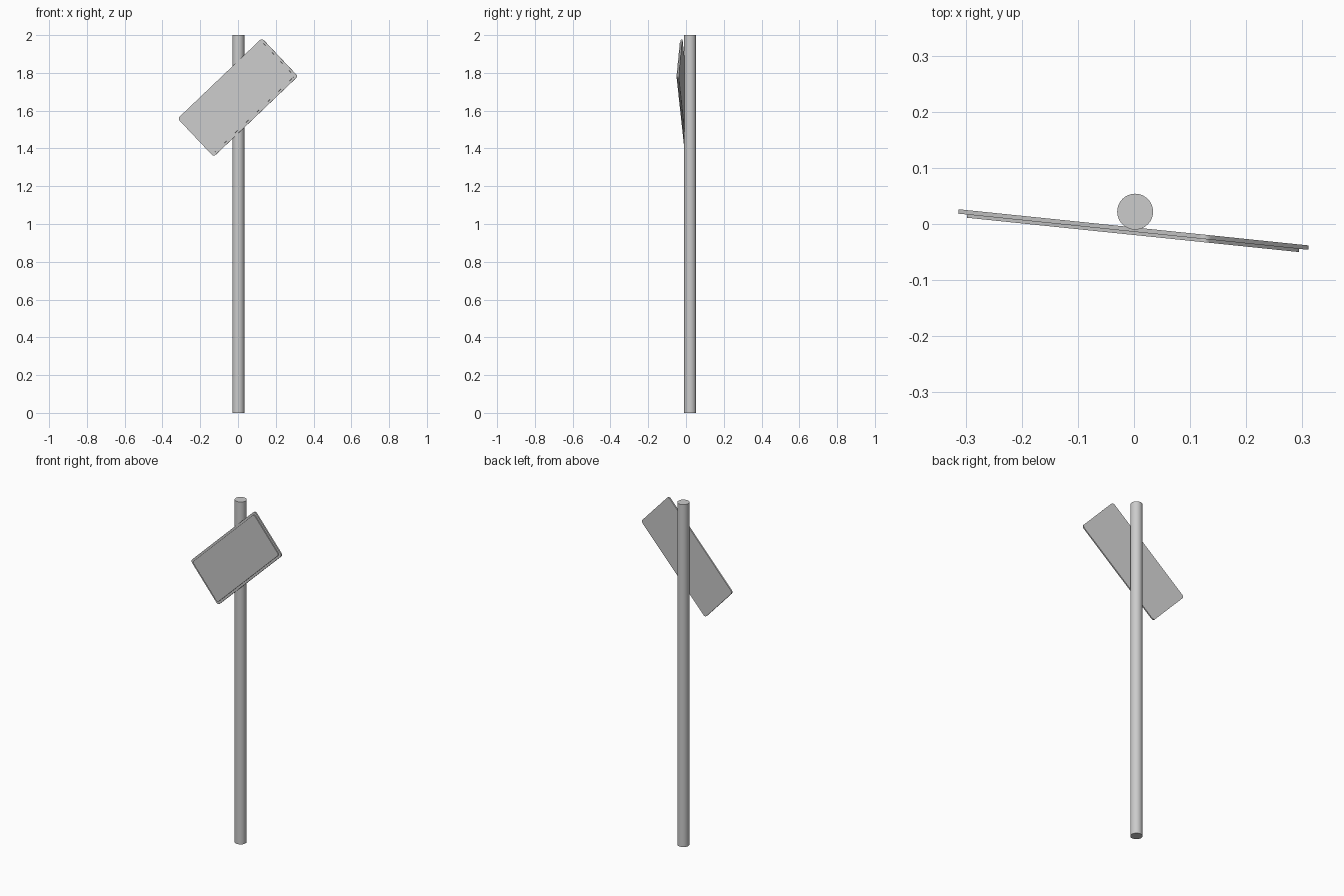
import bpy, bmesh, math
from mathutils import Matrix

if "Cube" in bpy.data.objects:
    bpy.data.objects.remove(bpy.data.objects["Cube"])

YAW = math.radians(-5.9)    # panel turned slightly about the pole
TILT = math.radians(43.5)   # panel tilted in its own plane


def finish(bm, name):
    bmesh.ops.recalc_face_normals(bm, faces=bm.faces[:])
    me = bpy.data.meshes.new(name)
    bm.to_mesh(me)
    bm.free()
    ob = bpy.data.objects.new(name, me)
    bpy.context.collection.objects.link(ob)
    bpy.context.view_layer.objects.active = ob
    ob.select_set(True)
    bpy.ops.object.shade_smooth_by_angle(angle=math.radians(30))
    ob.select_set(False)
    return ob


def rounded_plate(name, half_l, half_w, radius, back, front, steps=6):
    """Rounded rectangle in the XZ plane, extruded from y=back to y=front."""
    bm = bmesh.new()
    verts = []
    for q, (sx, sz) in enumerate([(1, 1), (-1, 1), (-1, -1), (1, -1)]):
        for i in range(steps + 1):
            a = (q + i / steps) * math.pi / 2
            verts.append(bm.verts.new((sx * (half_l - radius) + radius * math.cos(a), back,
                                       sz * (half_w - radius) + radius * math.sin(a))))
    face = bm.faces.new(verts)
    ext = bmesh.ops.extrude_face_region(bm, geom=[face], use_keep_orig=True)
    moved = [g for g in ext["geom"] if isinstance(g, bmesh.types.BMVert)]
    bmesh.ops.translate(bm, verts=moved, vec=(0, front - back, 0))
    m = (Matrix.Translation((0, 0, 1.67)) @ Matrix.Rotation(YAW, 4, 'Z')
         @ Matrix.Rotation(-TILT, 4, 'Y'))
    bm.transform(m)
    return finish(bm, name)


# Round pole
bm = bmesh.new()
bmesh.ops.create_cone(bm, cap_ends=True, segments=32, radius1=0.032, radius2=0.032,
                      depth=2.0, matrix=Matrix.Translation((0.002, 0.022, 1.0)))
finish(bm, "pole")

# Sign: backing plate and smaller raised face
rounded_plate("sign_backing", 0.309, 0.139, 0.015, -0.006, -0.0138)
rounded_plate("sign_face", 0.2965, 0.1265, 0.012, -0.0138, -0.0195)
